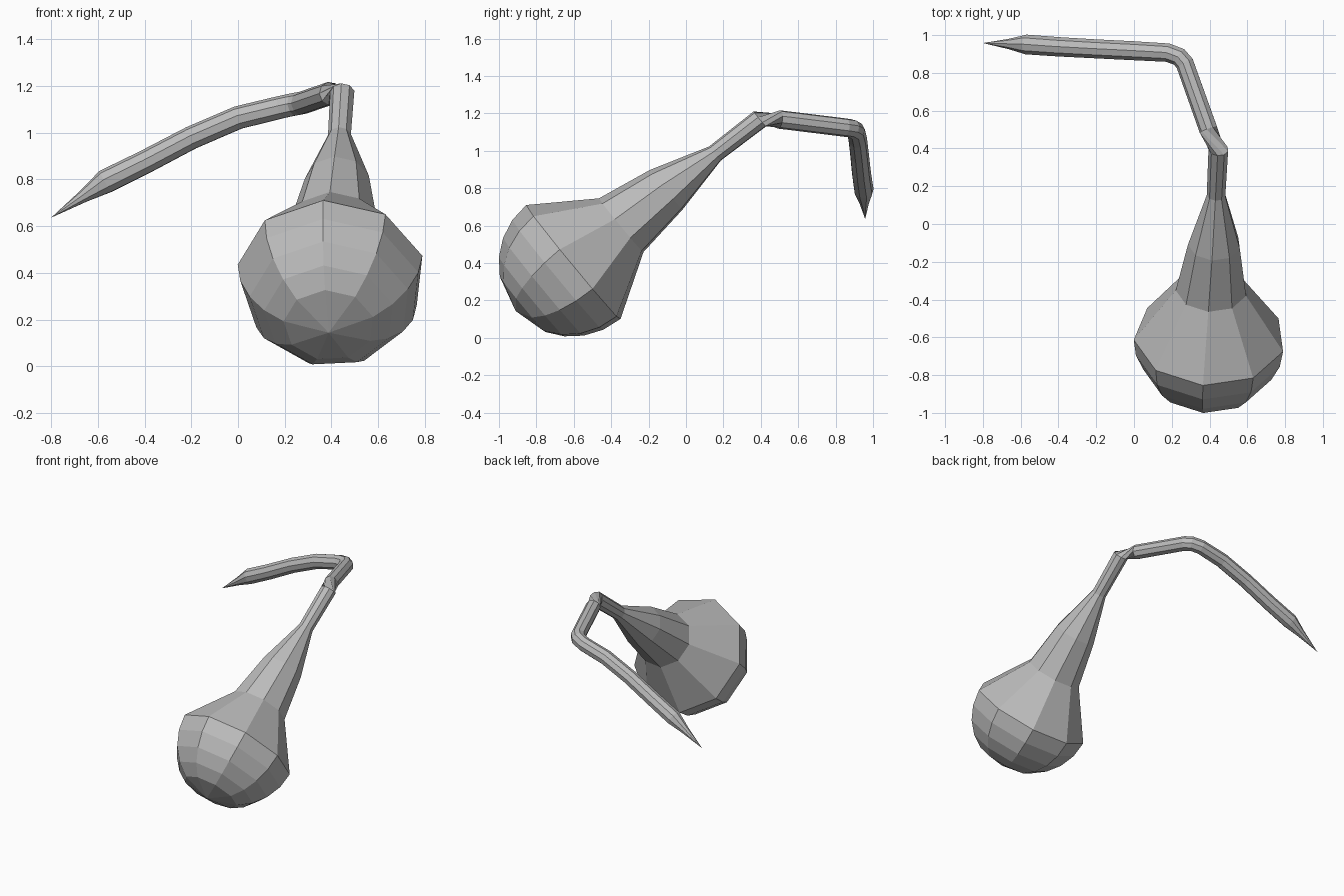
import bpy
import bmesh
from math import sin, cos, radians
from mathutils import Vector

SIDES = 9

cube = bpy.data.objects.get("Cube")
if cube:
    bpy.data.objects.remove(cube, do_unlink=True)

grey = bpy.data.materials.new("plain_grey")
grey.use_nodes = True
tone = (0.5, 0.5, 0.5, 1)
grey.diffuse_color = tone
grey.node_tree.nodes["Principled BSDF"].inputs["Base Color"].default_value = tone


def loft(name, rings, start_pole=None, end_pole=None):
    """Skin a run of rings, each (centre, radius, normal, side vector, roll)."""
    bm = bmesh.new()
    loops = []
    for centre, radius, normal, side, roll in rings:
        up = side.cross(normal)
        loop = []
        for k in range(SIDES):
            a = radians(roll + 360 * k / SIDES)
            loop.append(bm.verts.new(centre + radius * (cos(a) * side + sin(a) * up)))
        loops.append(loop)
    for low, high in zip(loops, loops[1:]):
        for k in range(SIDES):
            n = (k + 1) % SIDES
            bm.faces.new((low[k], low[n], high[n], high[k]))
    for pole, loop in ((start_pole, loops[0]), (end_pole, loops[-1])):
        if pole:
            tip = bm.verts.new(pole)
            for k in range(SIDES):
                bm.faces.new((loop[k], loop[(k + 1) % SIDES], tip))
    bmesh.ops.recalc_face_normals(bm, faces=bm.faces)
    mesh = bpy.data.meshes.new(name)
    bm.to_mesh(mesh)
    bm.free()
    mesh.materials.append(grey)
    obj = bpy.data.objects.new(name, mesh)
    bpy.context.collection.objects.link(obj)
    return obj


# Gourd body: rounded end, then a tapering neck along a leaning axis
axis = Vector((0.03, 0.77, 0.635)).normalized()
side = (Vector((1, 0, 0)) - axis * axis.x).normalized()
belly, size, roll = Vector((0.4, -0.6, 0.4)), 0.403, 15

body = []
for lat in (61, 46, 31, 15.5, 0):
    t = radians(lat)
    body.append((belly - axis * size * sin(t), size * cos(t), axis, side, roll))
neck = [((0.41, -0.345, 0.6), 0.19), ((0.425, -0.105, 0.79), 0.14),
        ((0.435, 0.155, 0.985), 0.05), ((0.447, 0.395, 1.17), 0.053)]
body += [(Vector(c), r, axis, side, roll) for c, r in neck]
loft("gourd_body", body, start_pole=belly - axis * size)

# Stem: twisted joint, sharp bend, long drooping arm and pointed tip
path = [((0.395, 0.5, 1.168), 0.05), ((0.27, 0.85, 1.125), 0.05),
        ((0.24, 0.885, 1.12), 0.05), ((0.18, 0.907, 1.107), 0.05),
        ((0, 0.917, 1.063), 0.051), ((-0.2, 0.927, 0.977), 0.051),
        ((-0.4, 0.938, 0.872), 0.052), ((-0.567, 0.95, 0.79), 0.053),
        ((-0.66, 0.953, 0.728), 0.028)]
tip = Vector((-0.8, 0.958, 0.636))
points = [Vector(c) for c, _ in path] + [tip]
stem = [body[-1]]
previous, frame_side = axis, side
for i, (_, radius) in enumerate(path):
    ahead = (points[i + 1] - points[i]).normalized()
    behind = (points[i] - points[i - 1]).normalized() if i else ahead
    tangent = (ahead + behind).normalized()
    frame_side = previous.rotation_difference(tangent) @ frame_side
    stem.append((points[i], radius, tangent, frame_side, roll + 80))
    previous = tangent
loft("gourd_stem", stem, end_pole=tip)
